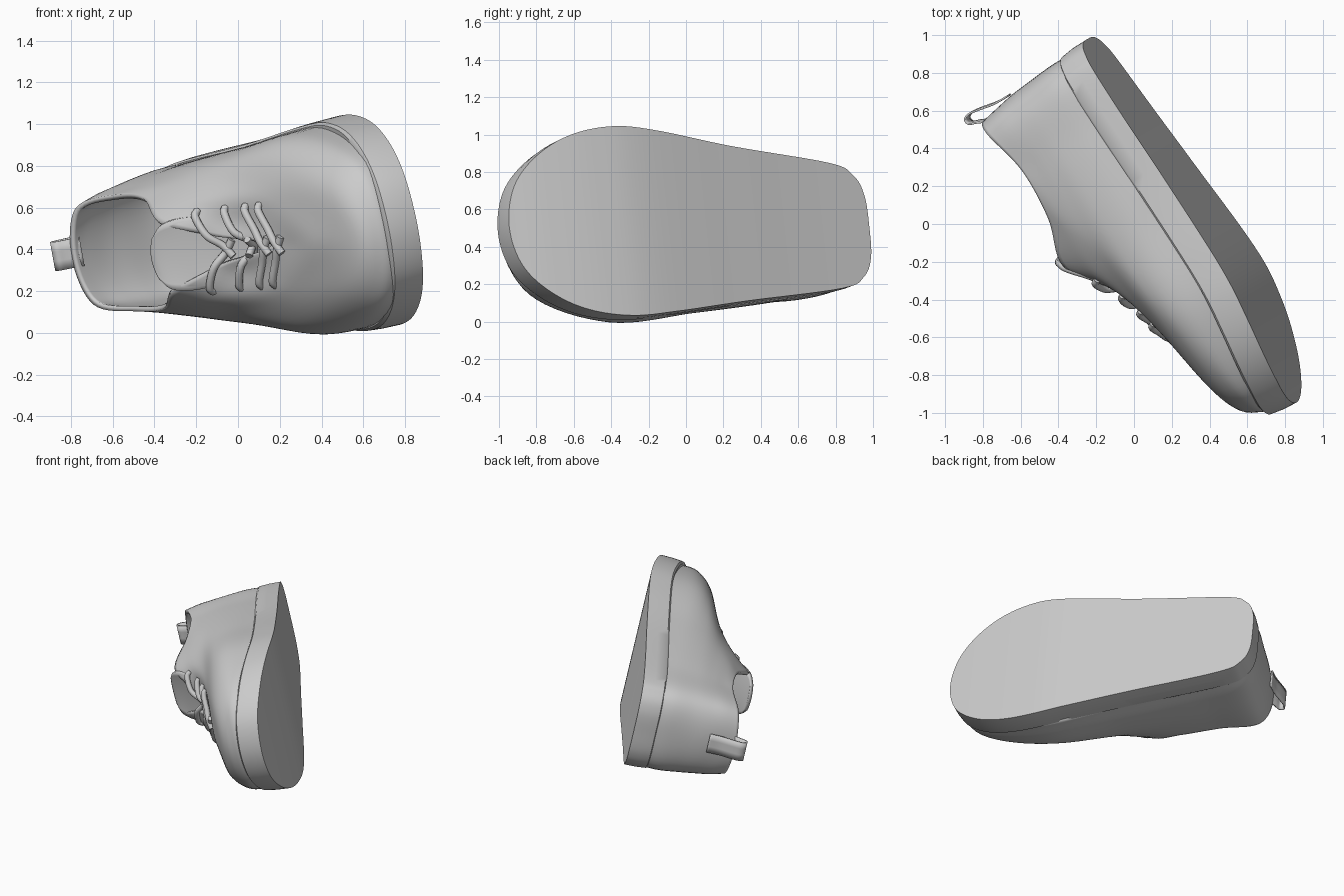
import bpy
from mathutils import Matrix, Vector
from mathutils.bvhtree import BVHTree

if "Cube" in bpy.data.objects:
    bpy.data.objects.remove(bpy.data.objects["Cube"])

# Shoe space: x = heel to toe, y = width, z = up from the sole; FRAME lays it on its side
U, W, V = (.5, -.866, 0), (-.18, -.104, .978), (-.847, -.489, -.208)
ORIGIN = (-.245, .98, .508)
FRAME = Matrix([(U[i], W[i], V[i], ORIGIN[i]) for i in range(3)] + [(0, 0, 0, 1)])


def spline(pts, n, closed=False):
    """Catmull-Rom curve through pts, n steps per span."""
    p = [Vector(q) for q in pts]
    m = len(p)
    p = [p[-1]] + p + p[:2] if closed else [2 * p[0] - p[1]] + p + [2 * p[-1] - p[-2]]
    out = []
    for i in range(1, m + (1 if closed else 0)):
        a, b, c, d = p[i - 1:i + 3]
        for k in range(n):
            t = k / n
            out.append(.5 * (2 * b + (c - a) * t + (2 * a - 5 * b + 4 * c - d) * t * t
                             + (3 * b - a - 3 * c + d) * t ** 3))
    return out if closed else out + [p[m]]


def add_mesh(name, verts, faces, thickness=0, offset=-1):
    me = bpy.data.meshes.new(name)
    me.from_pydata([tuple(v) for v in verts], [], faces)
    ob = bpy.data.objects.new(name, me)
    bpy.context.collection.objects.link(ob)
    ob.matrix_world = FRAME
    bpy.context.view_layer.objects.active = ob
    for o in bpy.context.selected_objects:
        o.select_set(False)
    ob.select_set(True)
    bpy.ops.object.mode_set(mode='EDIT')
    bpy.ops.mesh.select_all(action='SELECT')
    bpy.ops.mesh.normals_make_consistent(inside=False)
    bpy.ops.object.mode_set(mode='OBJECT')
    bpy.ops.object.shade_smooth_by_angle(angle=.7)
    if thickness:
        mod = ob.modifiers.new("thickness", 'SOLIDIFY')
        mod.thickness, mod.offset = thickness, offset
    return ob


def grid(rows, wrap=False):
    """Vertices and quads for rows of equal length."""
    n = len(rows[0])
    faces = [(r * n + c, r * n + (c + 1) % n, (r + 1) * n + (c + 1) % n, (r + 1) * n + c)
             for r in range(len(rows) - 1) for c in range(n if wrap else n - 1)]
    return [v for row in rows for v in row], faces


# Sole: outline extruded along a bottom curve with toe spring
BOTTOM = spline([(0, 0, 0), (.45, -.035, 0), (.84, -.07, 0), (1.4, -.115, 0), (1.7, -.1, 0),
                 (2.0, -.05, 0), (2.22, .005, 0)], 12)


def sole_h(s):
    for a, b in zip(BOTTOM, BOTTOM[1:]):
        if s <= b.x:
            return a.y + (b.y - a.y) * (s - a.x) / (b.x - a.x)
    return BOTTOM[-1].y


half = [(0, 0), (.01, .17), (.07, .28), (.22, .345), (.84, .425), (1.3, .5), (1.58, .525),
        (1.83, .485), (2.03, .38), (2.17, .22), (2.22, 0)]
inner = [(s, -w * (.97 if s > 1 else .99), 0) for s, w in half[-2:0:-1]]
outline = spline([(s, w, 0) for s, w in half] + inner, 8, True)
n = len(outline)
rings = []
for k, lift in ((1, 0), (.997, .08), (.987, .15), (.965, .16)):
    rings.append([(1.1 + (p.x - 1.1) * k, p.y * k, sole_h(p.x) + lift) for p in outline])
verts, faces = grid(rings, True)
for base in (0, 3 * n):
    for i in range(n // 2):
        quad = [base + i, base + i + 1, base + n - i - 1, base + (n - i) % n]
        faces.append(list(dict.fromkeys(quad)))
add_mesh("sole", verts, faces)

# Upper: half loops heel to toe, rising from the sole to the collar and lace slit
s0 = [(.025, 0), (.1, .285), (.45, .355), (1.0, .43), (1.55, .495), (2.04, .345), (2.185, 0)]
loops = [[(s, w, sole_h(s) + .13) for s, w in s0],
         [(.025, 0), (.1, .285), (.45, .353), (1.0, .425), (1.55, .48), (2.03, .33), (2.17, 0)],
         [(.04, 0, .38), (.12, .275, .37), (.45, .34, .36), (1.0, .4, .34), (1.5, .42, .32),
          (1.94, .26, .31), (2.1, 0, .285)],
         [(.055, 0, .5), (.135, .265, .48), (.45, .32, .46), (.9, .345, .46), (1.27, .3, .44),
          (1.62, .2, .395), (1.86, 0, .37)],
         [(.08, 0, .62), (.15, .255, .58), (.45, .3, .54), (.8, .305, .55), (1.08, .235, .57),
          (1.36, .13, .46), (1.64, 0, .4)],
         [(.1, 0, .71), (.17, .235, .68), (.43, .285, .605), (.72, .27, .615), (.98, .17, .695),
          (1.2, .075, .555), (1.52, 0, .42)]]
loops[1] = [(p[0], p[1], .235 - .02 * p[0]) for p in loops[1]]
dense = [spline(lp + [(s, -w, h) for s, w, h in lp[-2:0:-1]], 8, True) for lp in loops]
columns = [spline(col, 6) for col in zip(*dense)]
rows = [list(r) for r in zip(*columns)]
upper_v, upper_f = grid(rows, True)
add_mesh("upper", upper_v, upper_f, .025)

# Tongue: arched strip with a rounded tip
path = spline([(1.6, .36, .07), (1.4, .4, .11), (1.22, .5, .14), (1.07, .63, .175),
               (.97, .725, .16), (.93, .75, .1)], 5)
rows = [[(s + .25 * (j / 5) ** 2 * w, w * j / 5, h - .9 * (w * j / 5) ** 2) for j in range(-5, 6)]
        for s, h, w in path]
tongue_v, tongue_f = grid(rows)
add_mesh("tongue", tongue_v, tongue_f, .025)

# Laces: crossing strands laid on the upper and tongue
trees = [BVHTree.FromPolygons([tuple(v) for v in vs], fs)
         for vs, fs in ((upper_v, upper_f), (tongue_v, tongue_f))]


def top(s, w):
    hits = [t.ray_cast(Vector((s, w, 2)), Vector((0, 0, -1)))[0] for t in trees]
    return max(h.z for h in hits if h)


curve = bpy.data.curves.new("laces", 'CURVE')
curve.dimensions = '3D'
curve.bevel_depth, curve.bevel_resolution, curve.use_fill_caps = .019, 3, True
for s in (1.13, 1.27, 1.39, 1.48):
    for side in (1, -1):
        pts = []
        for t, lift in ((0, -.012), (.12, .012), (.5, .012), (.75, .016), (1, .008)):
            a, w = s + .13 * t, side * (.2 - .24 * t)
            pts.append(Vector((a, w, top(a, w) + lift + (.008 if side > 0 else 0))))
        pts = spline(pts, 5)
        sp = curve.splines.new('POLY')
        sp.points.add(len(pts) - 1)
        for q, p in zip(sp.points, pts):
            q.co = (*p, 1)
        sp.use_smooth = True
laces = bpy.data.objects.new("laces", curve)
bpy.context.collection.objects.link(laces)
laces.matrix_world = FRAME

# Heel pull loop
path = spline([(.05, .52, 0), (.05, .6, 0), (.035, .69, 0), (.03, .745, 0), (.045, .775, 0),
               (.075, .77, 0), (.09, .73, 0), (.12, .66, 0)], 5)
rows = [[(p.x, .02 + w, p.y) for w in (-.07, -.023, .023, .07)] for p in path]
add_mesh("pull_loop", *grid(rows), .01, 0)
